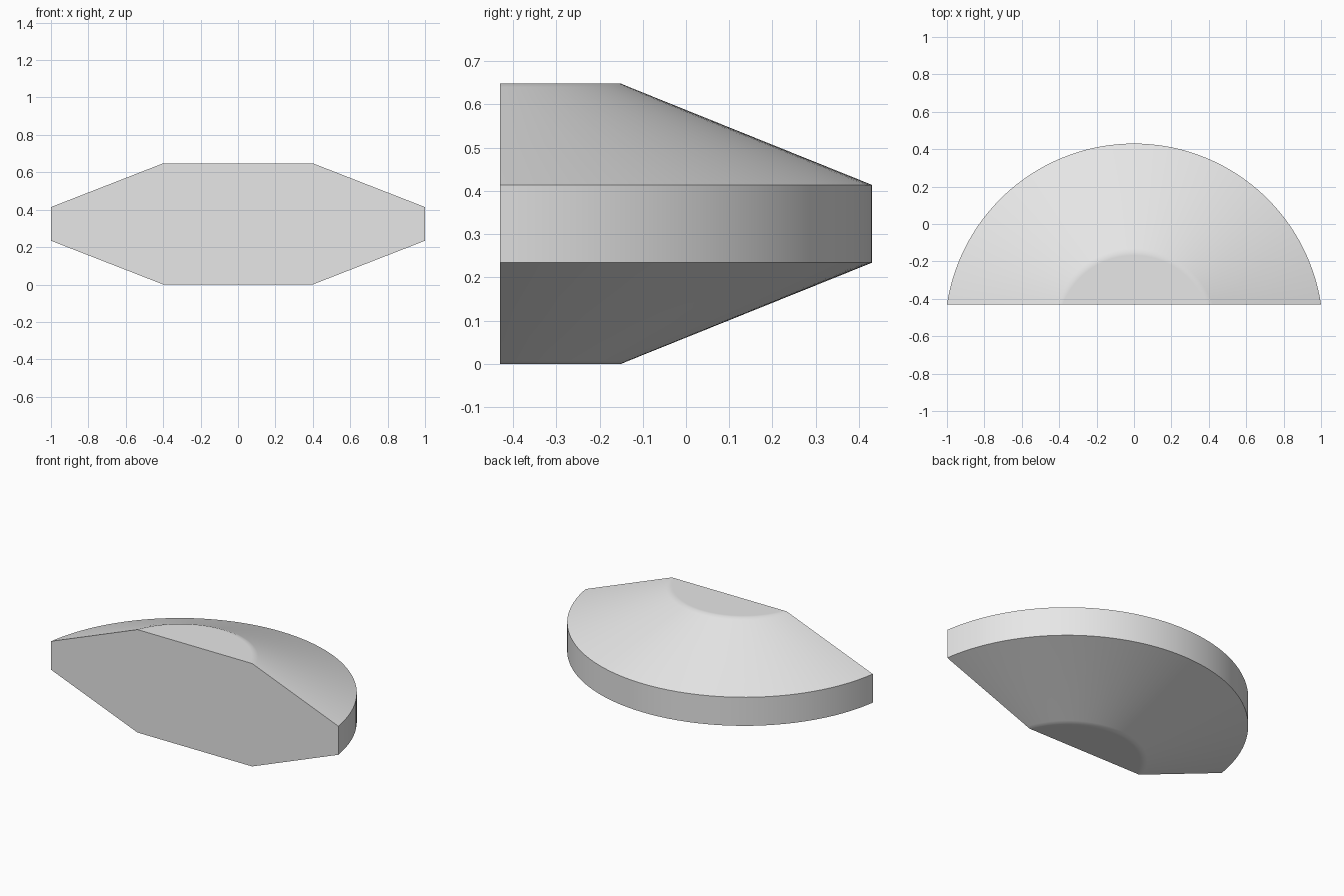
import bpy
import bmesh
import math

cube = bpy.data.objects.get("Cube")
if cube:
    bpy.data.objects.remove(cube, do_unlink=True)

# Plain grey material
GREY = (0.8, 0.8, 0.8, 1.0)
grey = bpy.data.materials.new("light grey")
grey.use_nodes = True
grey.diffuse_color = GREY
grey.node_tree.nodes["Principled BSDF"].inputs["Base Color"].default_value = GREY

FRONT = -0.43
MIDDLE = 0.324
SEGMENTS = 64


def arc(half_width, depth, z):
    """Arc rising by depth behind a chord on the flat front."""
    radius = (half_width ** 2 + depth ** 2) / (2 * depth)
    centre = FRONT + depth - radius
    start = math.atan2(FRONT - centre, half_width)
    sweep = math.pi - 2 * start
    points = []
    for i in range(SEGMENTS + 1):
        a = start + sweep * i / SEGMENTS
        points.append((radius * math.cos(a), centre + radius * math.sin(a), z))
    return points


# Upper half profile: rim, slope, softened shoulder, flat top
upper = [(1.0, 0.86, 0.09), (0.42, 0.299, 0.316),
         (0.4, 0.28, 0.324), (0.38, 0.262, 0.324)]
profile = [(w, d, MIDDLE - h) for w, d, h in reversed(upper)]
profile += [(w, d, MIDDLE + h) for w, d, h in upper]

# Half disc with sloped top and bottom
bm = bmesh.new()
rings = [[bm.verts.new(p) for p in arc(*row)] for row in profile]
for low, high in zip(rings, rings[1:]):
    for i in range(SEGMENTS):
        bm.faces.new((low[i], low[i + 1], high[i + 1], high[i]))
bm.faces.new(rings[0])
bm.faces.new(rings[-1])

# Flat front
bm.faces.new([r[0] for r in rings] + [r[-1] for r in reversed(rings)])
bmesh.ops.recalc_face_normals(bm, faces=bm.faces)

mesh = bpy.data.meshes.new("half_disc")
bm.to_mesh(mesh)
bm.free()
mesh.materials.append(grey)
body = bpy.data.objects.new("half_disc", mesh)
bpy.context.collection.objects.link(body)

bpy.ops.object.select_all(action="DESELECT")
body.select_set(True)
bpy.context.view_layer.objects.active = body
bpy.ops.object.shade_smooth_by_angle(angle=math.radians(30))
